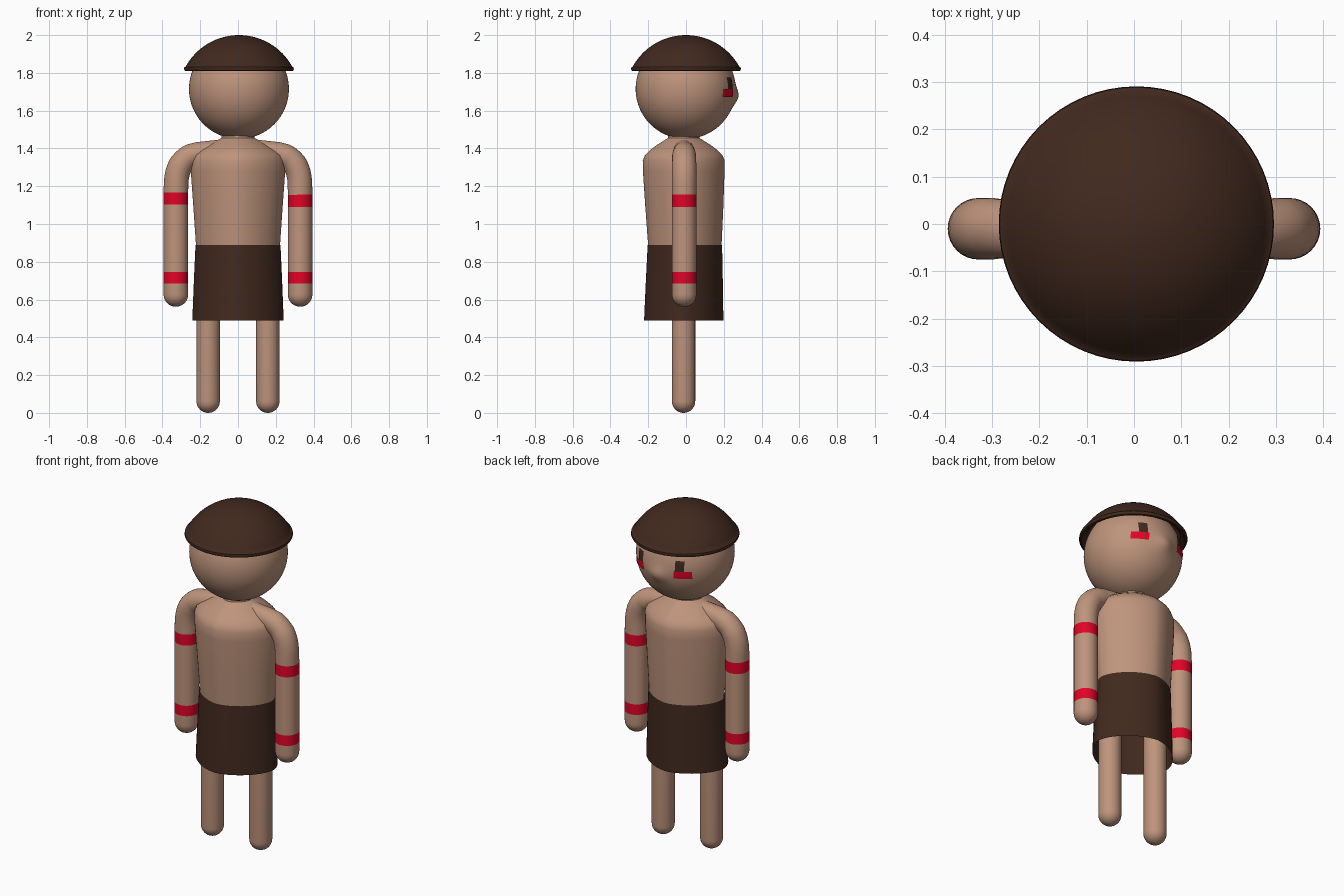
import bpy, math
from mathutils import Vector

if "Cube" in bpy.data.objects:
    bpy.data.objects.remove(bpy.data.objects["Cube"])


def material(name, rgb):
    m = bpy.data.materials.new(name)
    m.diffuse_color = (*rgb, 1)
    m.use_nodes = True
    m.node_tree.nodes["Principled BSDF"].inputs["Base Color"].default_value = m.diffuse_color
    return m


SKIN = material("skin", (0.515, 0.296, 0.202))
BROWN = material("dark brown", (0.052, 0.022, 0.013))
RED = material("red", (0.75, 0.001, 0.02))


def make(name, verts, faces, mats, indices=None):
    me = bpy.data.meshes.new(name)
    me.from_pydata(verts, [], faces)
    for m in mats:
        me.materials.append(m)
    if indices:
        for p, i in zip(me.polygons, indices):
            p.material_index = i
    ob = bpy.data.objects.new(name, me)
    bpy.context.collection.objects.link(ob)
    bpy.ops.object.select_all(action='DESELECT')
    ob.select_set(True)
    bpy.context.view_layer.objects.active = ob
    bpy.ops.object.mode_set(mode='EDIT')
    bpy.ops.mesh.select_all(action='SELECT')
    bpy.ops.mesh.normals_make_consistent(inside=False)
    bpy.ops.object.mode_set(mode='OBJECT')
    bpy.ops.object.shade_smooth_by_angle(angle=math.radians(45))
    return ob


def loft(name, rings, mats, seg_mats=None, caps=(True, True)):
    n = len(rings[0])
    verts = [v for r in rings for v in r]
    faces, idx = [], []
    for k in range(len(rings) - 1):
        for i in range(n):
            j = (i + 1) % n
            faces.append((k*n + i, k*n + j, k*n + n + j, k*n + n + i))
            idx.append(seg_mats[k] if seg_mats else 0)
    for use, start in zip(caps, (0, (len(rings) - 1) * n)):
        if use:
            faces.append(tuple(range(start, start + n)))
            idx.append(0)
    return make(name, verts, faces, mats, idx)


def oval(z, rx, ry, cy=0, power=2.0, n=64, cx=0):
    out = []
    for i in range(n):
        a = 2 * math.pi * i / n
        c, s = math.cos(a), math.sin(a)
        out.append((cx + rx * math.copysign(abs(c) ** (2 / power), c),
                    cy + ry * math.copysign(abs(s) ** (2 / power), s), z))
    return out


def tube(name, path, radii, mats, seg_mats=None, y=-0.01, n=32):
    # sweep a circle along a path lying in the xz plane
    pts = [Vector((x, y, z)) for x, z in path]
    rings = []
    for k, p in enumerate(pts):
        t = (pts[min(k + 1, len(pts) - 1)] - pts[max(k - 1, 0)]).normalized()
        side = Vector((0, 1, 0)).cross(t)
        rings.append([p + radii[k] * (math.cos(a) * side + math.sin(a) * Vector((0, 1, 0)))
                      for a in (2 * math.pi * i / n for i in range(n))])
    return loft(name, rings, mats, seg_mats)


def round_end(x, z, r, steps=8):
    # path points and radii of a rounded tip ending at height z
    angles = [math.pi / 2 * i / steps for i in range(steps + 1)]
    return ([(x, z + r - r * math.sin(a)) for a in angles],
            [max(r * math.cos(a), 0.002) for a in angles])


# torso
P = 1.68
loft("torso", [oval(z, rx, ry, cy, P) for z, rx, ry, cy in (
    (0.88, 0.222, 0.194, -0.006), (1.1, 0.237, 0.207, -0.009),
    (1.28, 0.25, 0.216, -0.012), (1.335, 0.25, 0.217, -0.012),
    (1.365, 0.238, 0.205, -0.012), (1.39, 0.205, 0.18, -0.012),
    (1.42, 0.155, 0.14, -0.012), (1.455, 0.088, 0.084, -0.012),
    (1.5, 0.085, 0.08, -0.012))], [SKIN])

# skirt, an open wall
loft("skirt", [oval(0.49, 0.242, 0.21, -0.012, P), oval(0.69, 0.234, 0.204, -0.009, P),
               oval(0.89, 0.225, 0.197, -0.006, P)], [BROWN], caps=(False, False))

# legs and arms
for s, side in ((-1, "left"), (1, "right")):
    tip, tip_r = round_end(s * 0.158, 0.0, 0.062)
    tube(side + "_leg", [(s * 0.158, 0.885)] + tip, [0.062] + tip_r, [SKIN], y=-0.013)

    R = 0.065
    a, b, c = Vector((0.21, 1.374)), Vector((0.328, 1.352)), Vector((0.328, 1.2))
    path = [(0, 1.398), (s * 0.1, 1.394)]
    for i in range(13):
        t = i / 12
        p = (1 - t)**2 * a + 2 * t * (1 - t) * b + t * t * c
        path.append((s * p.x, p.y))
    first = len(path)
    top = 1.167 if s < 0 else 1.155
    path += [(s * 0.329, z) for z in (top, top - 0.065, 0.746, 0.684)]
    radii = [0.042, 0.052] + [0.06] * 2 + [0.063] * 4 + [R] * (len(path) - 8)
    tip, tip_r = round_end(s * 0.329, 0.562, R)
    path, radii = path + tip, radii + tip_r
    bands = [1 if k in (first, first + 2) else 0 for k in range(len(path) - 1)]
    tube(side + "_arm", path, radii, [SKIN, RED], bands)

# head with a small nose bump on the +y face
HEAD, HR = Vector((0.005, -0.002, 1.715)), 0.2645


def face_y(x, z):
    return 0.019 * math.exp(-(x / 0.055)**2 - ((z - 1.675) / 0.045)**2)


bpy.ops.mesh.primitive_uv_sphere_add(segments=96, ring_count=64, radius=HR, location=HEAD)
head = bpy.context.object
head.name = "head"
head.data.materials.append(SKIN)
for v in head.data.vertices:
    if v.co.y > 0:
        v.co.y += face_y(v.co.x, v.co.z + HEAD.z)
bpy.ops.object.shade_smooth_by_angle(angle=math.radians(60))


# eyes and cheek marks as thin patches on the head
def patch(name, x0, x1, z0, z1, mat, n=8):
    verts, faces = [], []
    for i in range(n + 1):
        for j in range(n + 1):
            x, z = x0 + (x1 - x0) * i / n, z0 + (z1 - z0) * j / n
            y = math.sqrt((HR + 0.005)**2 - x * x - (z - HEAD.z)**2)
            verts.append((HEAD.x + x, HEAD.y + y + face_y(x, z), z))
    for i in range(n):
        for j in range(n):
            q = i * (n + 1) + j
            faces.append((q, q + n + 1, q + n + 2, q + 1))
    ob = make(name, verts, faces, [mat])
    if ob.data.polygons[0].normal.y < 0:
        ob.data.flip_normals()


for s, side in ((-1, "left"), (1, "right")):
    patch(side + "_eye", s * 0.104, s * 0.148, 1.714, 1.775, BROWN)
    patch(side + "_cheek_mark", s * 0.097, s * 0.182, 1.672, 1.714, RED)

# bowl-shaped hair with a rolled rim
profile = [(0.25, 1.835), (0.268, 1.814), (0.278, 1.809), (0.287, 1.812),
           (0.291, 1.82), (0.289, 1.83)]
DR = 0.322
full = math.asin(0.282 / DR)
for i in range(17):
    a = full * (1 - i / 16)
    profile.append((max(DR * math.sin(a), 0.001), 2.0 - DR + DR * math.cos(a)))
loft("hair", [oval(z, r, r, cx=0.005) for r, z in profile], [BROWN], caps=(False, True))
